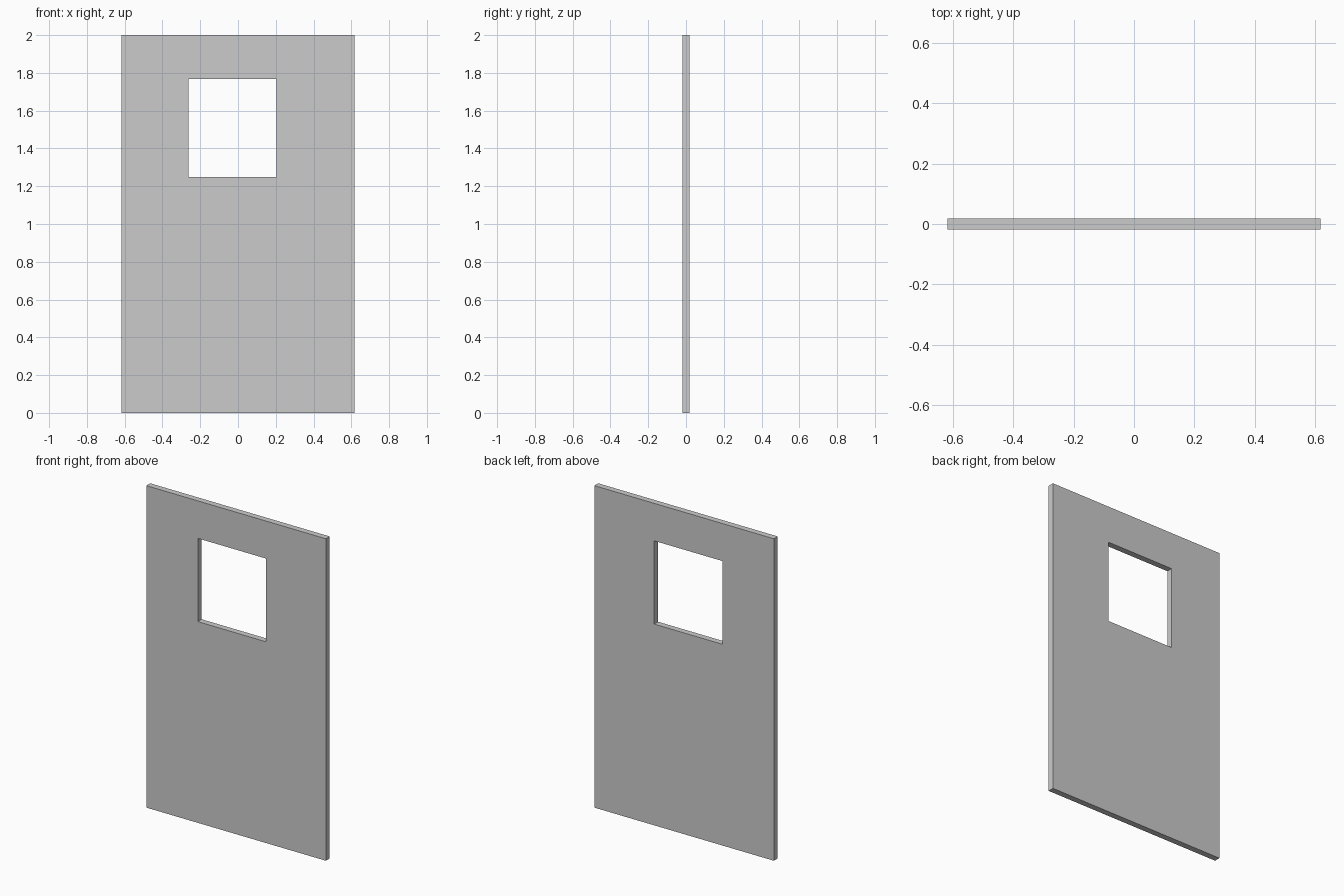
import bpy, bmesh

if "Cube" in bpy.data.objects:
    bpy.data.objects.remove(bpy.data.objects["Cube"])

HALF_W, HEIGHT, THICK = 0.617, 2.0, 0.038
HOLE_X = (-0.263, 0.205)
HOLE_Z = (1.25, 1.767)


def rectangle(bm, x0, x1, z0, z1):
    """Four corner vertices on the front plane, in order."""
    return [bm.verts.new((x, -THICK / 2, z))
            for x, z in ((x0, z0), (x1, z0), (x1, z1), (x0, z1))]


# Flat panel face with a window opening
bm = bmesh.new()
outer = rectangle(bm, -HALF_W, HALF_W, 0, HEIGHT)
inner = rectangle(bm, *HOLE_X, *HOLE_Z)
for i in range(4):
    j = (i + 1) % 4
    bm.faces.new((outer[i], outer[j], inner[j], inner[i]))

# Thicken towards the back, keeping the front face
result = bmesh.ops.extrude_face_region(bm, geom=bm.faces[:], use_keep_orig=True)
moved = [g for g in result["geom"] if isinstance(g, bmesh.types.BMVert)]
bmesh.ops.translate(bm, verts=moved, vec=(0, THICK, 0))
bmesh.ops.recalc_face_normals(bm, faces=bm.faces[:])

mesh = bpy.data.meshes.new("panel_with_window")
bm.to_mesh(mesh)
bm.free()
panel = bpy.data.objects.new("panel_with_window", mesh)
bpy.context.collection.objects.link(panel)
